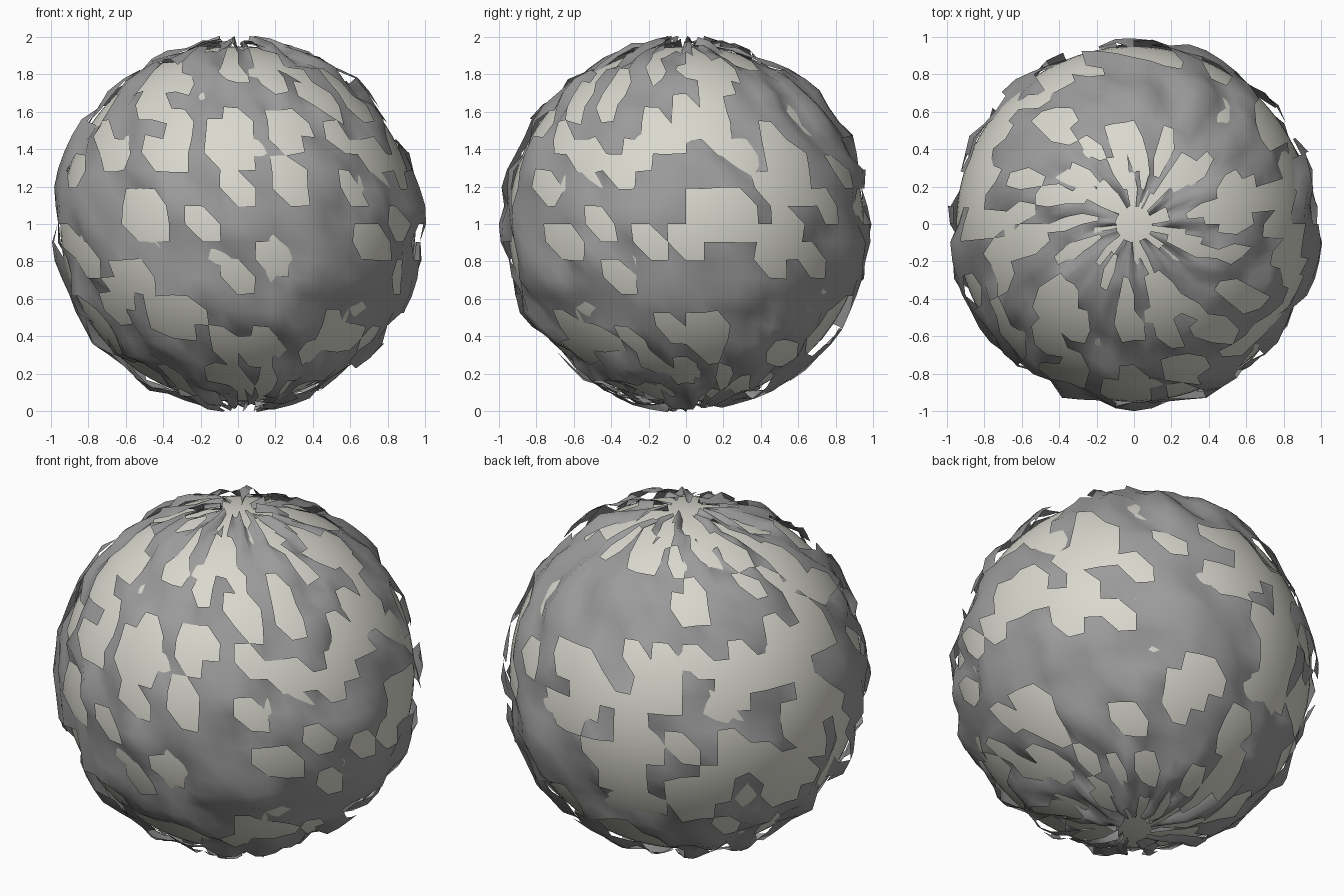
import bpy, bmesh, math
from mathutils import Vector, noise

if "Cube" in bpy.data.objects:
    bpy.data.objects.remove(bpy.data.objects["Cube"])

SEGS, RINGS = 64, 32          # latitude / longitude grid of the crust
CENTRE = Vector((0, 0, 1))
CORE_R, CRUST_R = 0.95, 0.976


def material(name, col):
    m = bpy.data.materials.new(name)
    m.diffuse_color = (*col, 1)
    m.use_nodes = True
    m.node_tree.nodes["Principled BSDF"].inputs["Base Color"].default_value = m.diffuse_color
    return m


# Smooth inner ball
bpy.ops.mesh.primitive_uv_sphere_add(segments=96, ring_count=48, radius=CORE_R, location=CENTRE)
core = bpy.context.object
core.name = "inner_ball"
bpy.ops.object.shade_smooth()
core.data.materials.append(material("pale_stone", (0.70, 0.69, 0.62)))


# Noise wrapped around longitude, so patches pinch at the poles
def wrapped(lon, lat, k, shift):
    p = Vector((k * math.cos(lon), k * math.sin(lon), k * lat))
    return noise.noise(p + Vector((shift, 2.3 * shift, 0.7 * shift)))


# Lumpy thin crust: dips into the ball in places, torn open in others
bm = bmesh.new()
grid, mask = {}, {}
for i in range(1, RINGS):
    lat = math.pi * (i / RINGS - 0.5)
    for j in range(SEGS):
        lon = 2 * math.pi * j / SEGS
        d = Vector((math.cos(lat) * math.cos(lon), math.cos(lat) * math.sin(lon), math.sin(lat)))
        lump = wrapped(lon, lat, 5.0, 3.37)
        mask[i, j] = wrapped(lon, lat, 5.5, 11.9) + 0.5 * lump
        r = min(max(CRUST_R + 0.075 * lump, 0.925), 1.01)
        grid[i, j] = bm.verts.new(CENTRE + d * r)

level = sorted(mask.values())[int(len(mask) * 0.19)]
for i in range(1, RINGS - 1):
    for j in range(SEGS):
        k = (j + 1) % SEGS
        a, b, c, d = (i, j), (i, k), (i + 1, k), (i + 1, j)
        for tri in ((a, b, d), (b, c, d)):
            if all(mask[t] > level for t in tri):
                bm.faces.new([grid[t] for t in tri])
bmesh.ops.delete(bm, geom=[v for v in bm.verts if not v.link_faces], context='VERTS')
mesh = bpy.data.meshes.new("crust_patches")
bm.to_mesh(mesh)
bm.free()
crust = bpy.data.objects.new("crust_patches", mesh)
bpy.context.collection.objects.link(crust)
mesh.materials.append(material("grey_crust", (0.33, 0.33, 0.33)))
mesh.shade_smooth()
